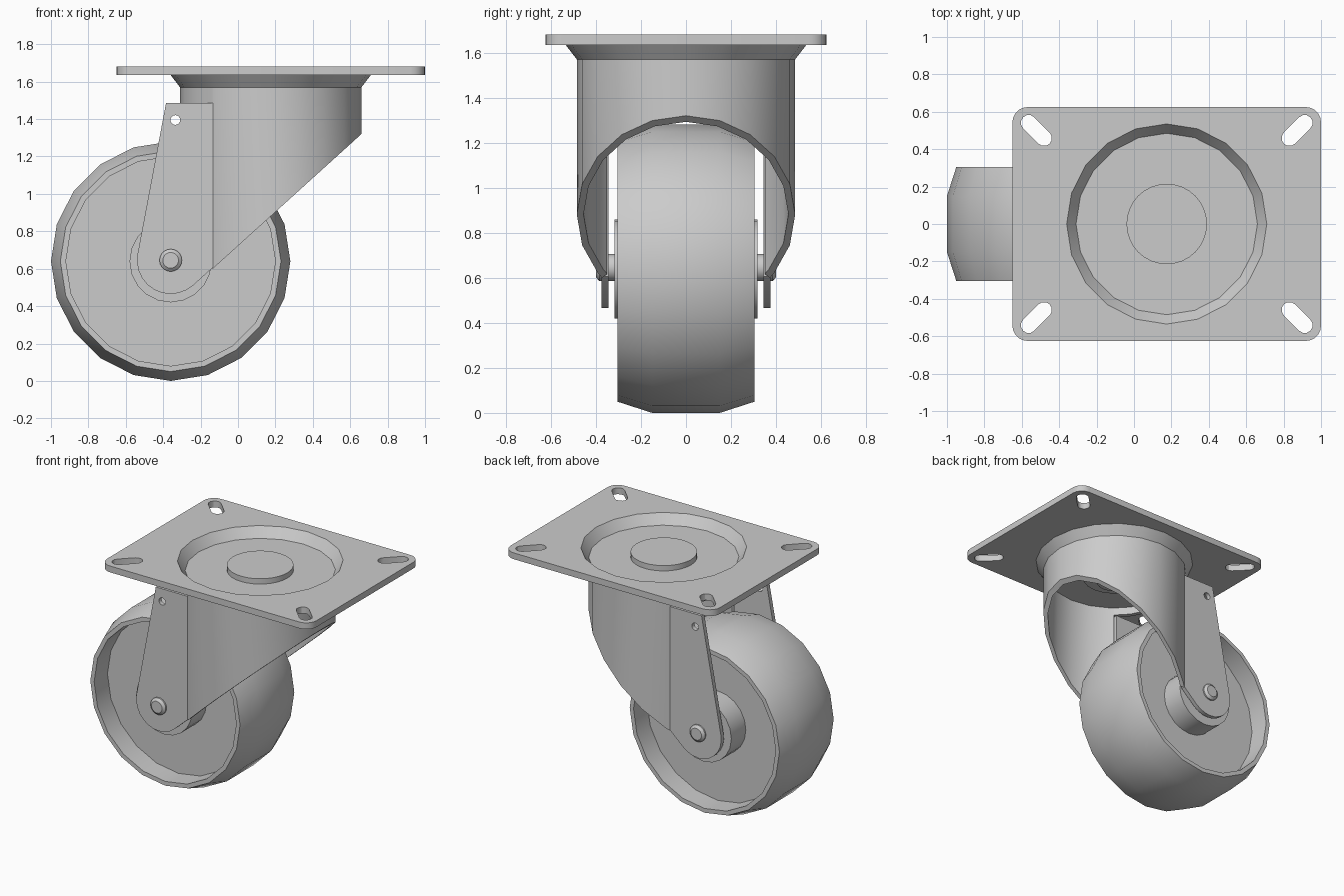
import bpy, bmesh
from math import cos, sin, pi, radians, degrees, acos

if "Cube" in bpy.data.objects:
    bpy.data.objects.remove(bpy.data.objects["Cube"])

CX = 0.175            # swivel centre x
WX, WZ = -0.36, 0.64  # axle position


def finish(ob):
    bpy.ops.object.select_all(action='DESELECT')
    ob.select_set(True)
    bpy.context.view_layer.objects.active = ob
    bpy.ops.object.shade_smooth_by_angle(angle=radians(30))
    return ob


def from_bmesh(name, bm):
    bmesh.ops.remove_doubles(bm, verts=bm.verts, dist=1e-5)
    bmesh.ops.recalc_face_normals(bm, faces=bm.faces)
    me = bpy.data.meshes.new(name)
    bm.to_mesh(me)
    bm.free()
    ob = bpy.data.objects.new(name, me)
    bpy.context.collection.objects.link(ob)
    return finish(ob)


def lathe(name, profile, centre, axis='Z', n=20, closed=False):
    """Revolve (radius, height) points around the axis through centre."""
    bm = bmesh.new()
    rings = []
    for i in range(n):
        a = 2 * pi * i / n
        ring = []
        for r, h in profile:
            p = (r * cos(a), r * sin(a), h) if axis == 'Z' else (r * cos(a), h, r * sin(a))
            ring.append(bm.verts.new([p[k] + centre[k] for k in range(3)]))
        rings.append(ring)
    m = len(profile)
    for i in range(n):
        a, b = rings[i], rings[(i + 1) % n]
        for j in range(m if closed else m - 1):
            k = (j + 1) % m
            bm.faces.new((a[j], a[k], b[k], b[j]))
    return from_bmesh(name, bm)


def arc(cx, cy, r, a0, a1, n):
    return [(cx + r * cos(radians(a0 + (a1 - a0) * i / n)),
             cy + r * sin(radians(a0 + (a1 - a0) * i / n))) for i in range(n + 1)]


def sheet(name, outlines, thickness, loc, upright=False):
    """Flat sheet: first outline is the border, the others are holes."""
    cu = bpy.data.curves.new(name, 'CURVE')
    cu.dimensions, cu.fill_mode, cu.extrude = '2D', 'BOTH', thickness / 2
    for pts in outlines:
        s = cu.splines.new('POLY')
        s.points.add(len(pts) - 1)
        for p, (x, y) in zip(s.points, pts):
            p.co = (x, y, 0, 1)
        s.use_cyclic_u = True
    tmp = bpy.data.objects.new(name + "_outline", cu)
    bpy.context.collection.objects.link(tmp)
    bpy.context.view_layer.update()
    me = bpy.data.meshes.new_from_object(tmp.evaluated_get(bpy.context.evaluated_depsgraph_get()))
    bpy.data.objects.remove(tmp)
    bm = bmesh.new()
    bm.from_mesh(me)
    ob = from_bmesh(name, bm)
    ob.location = loc
    if upright:
        ob.rotation_euler.x = pi / 2
    return ob


def shell(name, angles, bottom, top, r_out, r_in):
    """Part of a cylinder wall with a bottom height that depends on x."""
    bm = bmesh.new()
    secs = []
    for d in angles:
        c, s = cos(radians(d)), sin(radians(d))
        sec = []
        for r, up in ((r_out, 0), (r_out, 1), (r_in, 1), (r_in, 0)):
            x = CX + r * c
            sec.append(bm.verts.new((x, r * s, top if up else bottom(x))))
        secs.append(sec)
    for a, b in zip(secs, secs[1:]):
        for j in range(4):
            k = (j + 1) % 4
            bm.faces.new((a[j], a[k], b[k], b[j]))
    bm.faces.new(secs[0])
    bm.faces.new(secs[-1])
    return from_bmesh(name, bm)


# mounting plate with rounded corners, dish opening and four diagonal slots
x0, x1, hy, cr = -0.65, 1.0, 0.625, 0.08
border = []
for cx, cy, a in ((x1 - cr, hy - cr, 0), (x0 + cr, hy - cr, 90),
                  (x0 + cr, -hy + cr, 180), (x1 - cr, -hy + cr, 270)):
    border += arc(cx, cy, cr, a, a + 90, 5)
holes = [arc(CX, 0, 0.535, 0, 342, 19)]
for sx in (1, -1):
    for sy in (1, -1):
        mx, my = CX + sx * 0.697, sy * 0.5
        t = degrees(0) + (45 if sx * sy > 0 else 135)
        dx, dy = 0.058 * cos(radians(t)), 0.058 * sin(radians(t))
        holes.append(arc(mx + dx, my + dy, 0.042, t - 90, t + 90, 6)
                     + arc(mx - dx, my - dy, 0.042, t + 90, t + 270, 6))
sheet("mounting_plate", [border] + holes, 0.045, (0, 0, 1.6575))

# pressed dish below the plate, and the swivel pin
lathe("plate_dish", [(0, 1.612), (0.485, 1.612), (0.535, 1.68), (0.535, 1.635),
                     (0.485, 1.57), (0, 1.57)], (CX, 0, 0))
lathe("swivel_pin_head", [(0, 1.65), (0.215, 1.65), (0.215, 1.61), (0, 1.61)], (CX, 0, 0), n=32)
lathe("swivel_ceiling", [(0, 1.569), (0.47, 1.569), (0.47, 1.54), (0, 1.54)], (CX, 0, 0))
lathe("swivel_nut", [(0, 1.54), (0.215, 1.54), (0.215, 1.515), (0.12, 1.515),
                     (0.12, 1.48), (0, 1.48)], (CX, 0, 0))

# fork housing: slanted cylinder wall, with a short collar closing the wheel side
end = degrees(acos((-0.135 - CX) / 0.485))
wall = [-end] + [18 * i for i in range(-7, 8)] + [end]
shell("fork_housing", wall, lambda x: 1.32 - 0.906 * (0.66 - x), 1.57, 0.485, 0.455)
shell("fork_collar", [end] + [18 * i for i in range(8, 13)] + [360 - end],
      lambda x: 1.485, 1.57, 0.485, 0.455)

# fork legs, axle spacers and axle heads on both sides
leg = [(-0.135, 1.485), (-0.385, 1.485)] + arc(WX, WZ + 0.005, 0.18, 169.5, 312, 10) + [(-0.135, 0.606)]
pin_hole = arc(-0.335, 1.395, 0.026, 0, 337.5, 15)
for side, s in (("front", -1), ("back", 1)):
    sheet(side + "_fork_leg", [leg, pin_hole], 0.03, (0, s * 0.36, 0), upright=True)
    lathe(side + "_axle_spacer", [(0, s * 0.315), (0.06, s * 0.315), (0.06, s * 0.346), (0, s * 0.346)],
          (WX, 0, WZ + 0.005), 'Y')
    lathe(side + "_axle_head", [(0, s * 0.37), (0.06, s * 0.37), (0.06, s * 0.385),
                                (0.042, s * 0.4), (0, s * 0.4)], (WX, 0, WZ + 0.005), 'Y')

# wheel with crowned tread, recessed faces and protruding hub
half = [(0, -0.318), (0.22, -0.318), (0.22, -0.155), (0.56, -0.155),
        (0.56, -0.305), (0.59, -0.305), (0.64, -0.15)]
lathe("wheel", half + [(r, -h) for r, h in reversed(half)], (WX, 0, WZ), 'Y')
